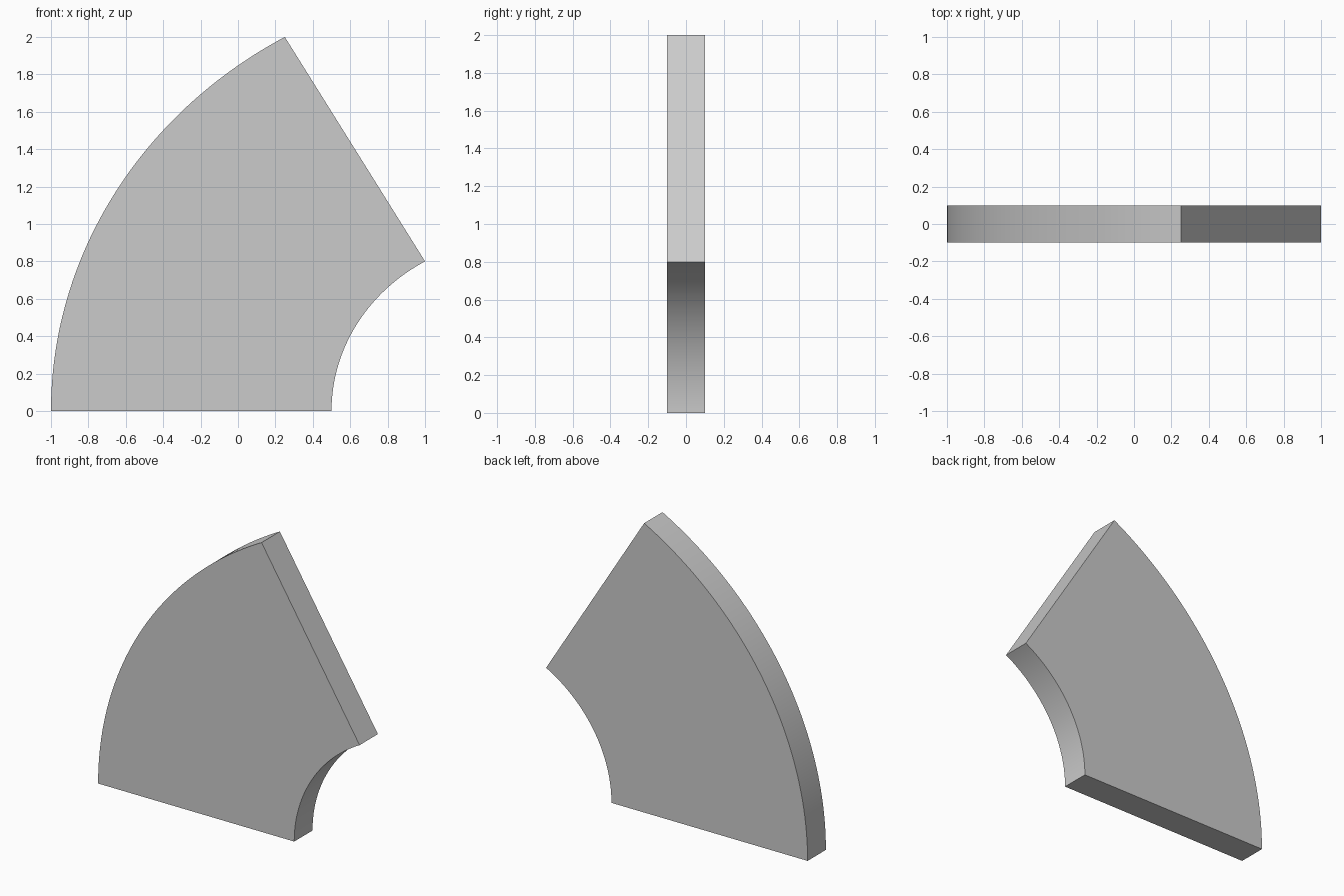
import bpy, bmesh
from math import radians, cos, sin

if "Cube" in bpy.data.objects:
    bpy.data.objects.remove(bpy.data.objects["Cube"])

CENTRE_X = 1.5
OUTER, INNER = 2.5, 1.0
Z_SCALE = 2.0 / (OUTER * sin(radians(60)))  # slight vertical squash
HALF_DEPTH = 0.1
STEPS = 48


def arc(radius):
    angles = [radians(60 * i / STEPS) for i in range(STEPS + 1)]
    return [(CENTRE_X - radius * cos(a), radius * sin(a) * Z_SCALE) for a in angles]


# Rows of four corners swept along the arc
bm = bmesh.new()
rows = []
for (xo, zo), (xi, zi) in zip(arc(OUTER), arc(INNER)):
    rows.append([bm.verts.new(co) for co in (
        (xo, -HALF_DEPTH, zo), (xi, -HALF_DEPTH, zi),
        (xi, HALF_DEPTH, zi), (xo, HALF_DEPTH, zo))])
for a, b in zip(rows, rows[1:]):
    for i in range(4):
        j = (i + 1) % 4
        bm.faces.new((a[i], a[j], b[j], b[i]))

# Flat end caps
bm.faces.new(rows[0])
bm.faces.new(rows[-1])
bmesh.ops.recalc_face_normals(bm, faces=bm.faces)

mesh = bpy.data.meshes.new("curved_wedge")
bm.to_mesh(mesh)
bm.free()
wedge = bpy.data.objects.new("curved_wedge", mesh)
bpy.context.collection.objects.link(wedge)

# Smooth arcs, sharp borders
bpy.context.view_layer.objects.active = wedge
wedge.select_set(True)
bpy.ops.object.shade_smooth_by_angle(angle=radians(30))
